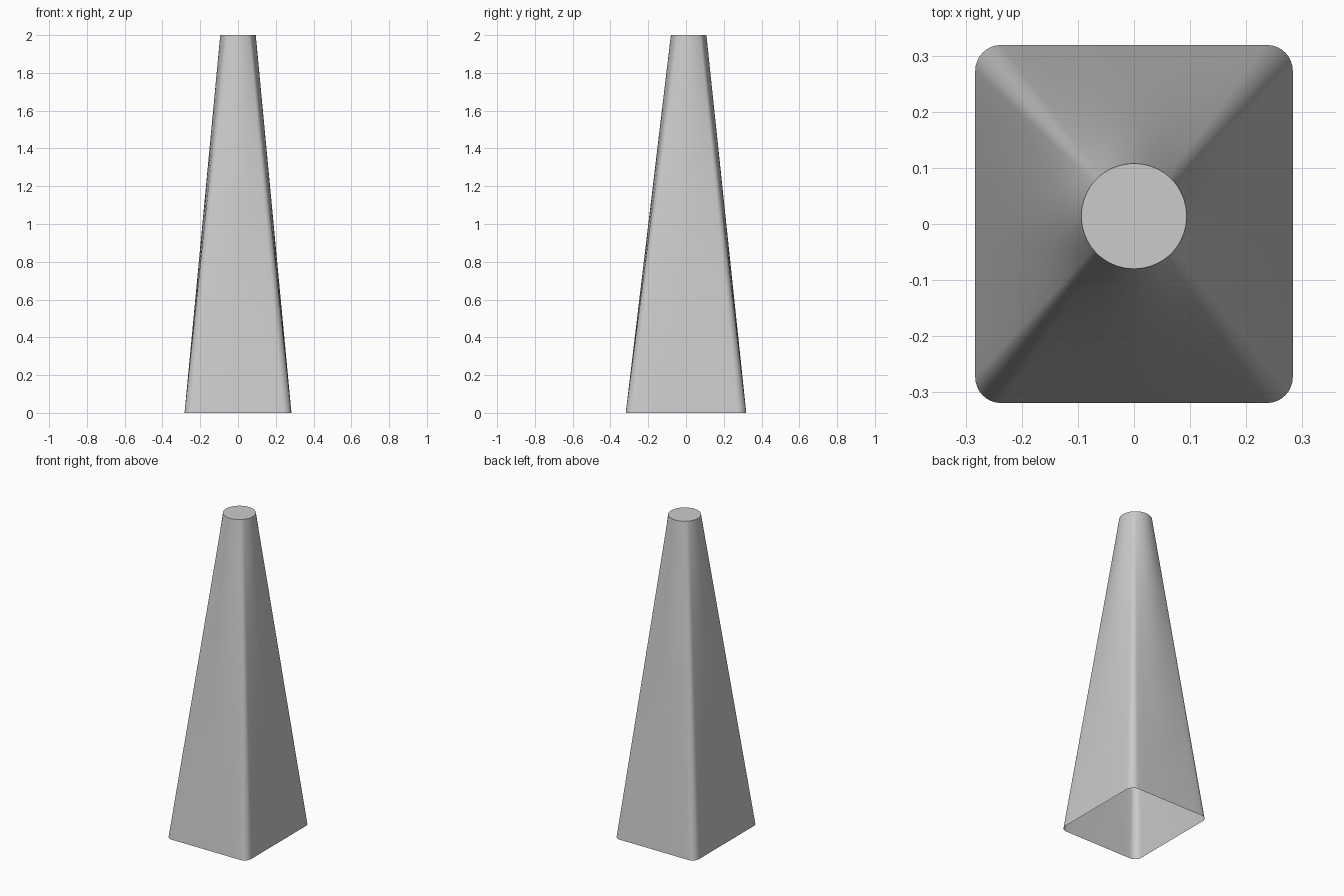
import bpy, bmesh
from math import pi, cos, sin, atan2

if "Cube" in bpy.data.objects:
    bpy.data.objects.remove(bpy.data.objects["Cube"])

HX, HY, R = 0.283, 0.319, 0.046      # base half sizes and corner radius
CX, CY, TR, H = 0.0, 0.014, 0.094, 2.0  # top circle centre, radius, height
ARC, SIDE, RINGS = 8, 10, 8

# rounded rectangle: corner arcs joined by subdivided straight sides
arcs = []
for k, (sx, sy) in enumerate([(1, 1), (-1, 1), (-1, -1), (1, -1)]):
    arcs.append([(sx * (HX - R) + R * cos(pi / 2 * (k + i / ARC)),
                  sy * (HY - R) + R * sin(pi / 2 * (k + i / ARC))) for i in range(ARC + 1)])
base = []
for k in range(4):
    base += arcs[k]
    (ax, ay), (bx, by) = arcs[k][-1], arcs[(k + 1) % 4][0]
    base += [(ax + (bx - ax) * i / SIDE, ay + (by - ay) * i / SIDE) for i in range(1, SIDE)]

# matching points on the top circle, by direction
top = []
for x, y in base:
    a = atan2(y, x * HY / HX)
    top.append((CX + TR * cos(a), CY + TR * sin(a)))

# loft from base to top, open underneath, capped above
bm = bmesh.new()
rings = []
for j in range(RINGS + 1):
    t = j / RINGS
    rings.append([bm.verts.new((b[0] + (c[0] - b[0]) * t, b[1] + (c[1] - b[1]) * t, H * t))
                  for b, c in zip(base, top)])
n = len(base)
for lo, hi in zip(rings, rings[1:]):
    for i in range(n):
        bm.faces.new((lo[i], lo[(i + 1) % n], hi[(i + 1) % n], hi[i]))
bm.faces.new(rings[-1])

mesh = bpy.data.meshes.new("tapered_leg")
bm.to_mesh(mesh)
bm.free()
leg = bpy.data.objects.new("tapered_leg", mesh)
bpy.context.collection.objects.link(leg)
bpy.context.view_layer.objects.active = leg
leg.select_set(True)
bpy.ops.object.shade_smooth_by_angle(angle=pi / 6)
